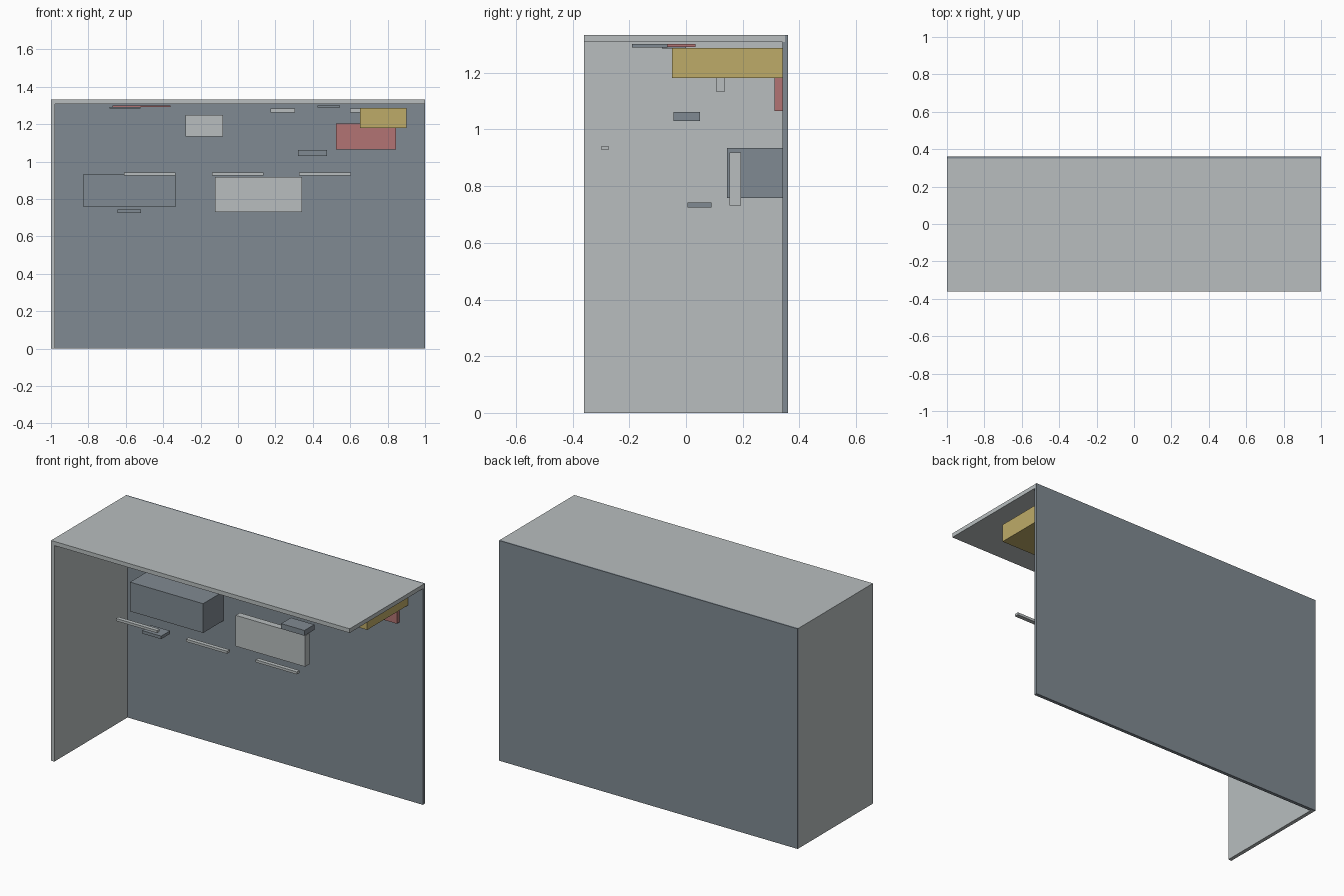
import bpy

if "Cube" in bpy.data.objects:
    bpy.data.objects.remove(bpy.data.objects["Cube"])


def material(name, srgb):
    """Flat material from 0-255 display values, stored as linear."""
    lin = [((c / 255 + 0.055) / 1.055) ** 2.4 for c in srgb]
    m = bpy.data.materials.new(name)
    m.diffuse_color = (*lin, 1.0)
    m.use_nodes = True
    m.node_tree.nodes["Principled BSDF"].inputs["Base Color"].default_value = m.diffuse_color
    return m


LIGHT = material("light_grey", (184, 190, 191))
DARK = material("slate_grey", (128, 138, 146))
RED = material("dusty_red", (178, 116, 115))
YELLOW = material("ochre_yellow", (190, 171, 104))


def box(name, mat, x, y, z):
    """Axis-aligned box given by its (min, max) range on each axis."""
    spans = (x, y, z)
    bpy.ops.mesh.primitive_cube_add(size=1, location=[(a + b) / 2 for a, b in spans])
    ob = bpy.context.object
    ob.name = name
    ob.scale = [b - a for a, b in spans]
    bpy.ops.object.transform_apply(location=False, rotation=False, scale=True)
    ob.data.materials.append(mat)
    return ob


# Shell: roof, left wall and a back panel rebated around their rear edges
box("roof", LIGHT, (-1, 1), (-0.36, 0.35), (1.308, 1.333))
box("left_wall", LIGHT, (-1, -0.978), (-0.36, 0.35), (0, 1.308))
box("back_panel", DARK, (-1, 1), (0.35, 0.36), (0, 1.333))
box("back_lining", DARK, (-0.978, 1), (0.34, 0.35), (0, 1.308))

# Boxes fixed to the back panel
box("wall_cabinet", DARK, (-0.825, -0.335), (0.145, 0.34), (0.758, 0.935))
box("red_wall_box", RED, (0.525, 0.845), (0.313, 0.34), (1.065, 1.205))
box("yellow_duct", YELLOW, (0.652, 0.9), (-0.05, 0.34), (1.181, 1.288))

# Hanging panels
box("large_panel", LIGHT, (-0.123, 0.342), (0.154, 0.194), (0.731, 0.918))
box("small_panel", LIGHT, (-0.28, -0.08), (0.105, 0.137), (1.134, 1.25))

# Small floating units
box("low_unit", DARK, (-0.645, -0.518), (0.005, 0.09), (0.725, 0.743))
box("high_unit", DARK, (0.32, 0.476), (-0.044, 0.05), (1.03, 1.062))

# Row of three front bars
for i, x in enumerate((-0.472, -0.002, 0.465)):
    box(f"front_bar_{i + 1}", LIGHT, (x - 0.138, x + 0.138),
        (-0.298, -0.273), (0.927, 0.942))

# Thin plates and lamps under the roof
box("red_ceiling_plate", RED, (-0.67, -0.36), (-0.07, 0.033), (1.291, 1.301))
box("left_ceiling_plate", DARK, (-0.688, -0.52), (-0.085, 0.0), (1.285, 1.291))
box("right_ceiling_plate", DARK, (0.425, 0.545), (-0.19, -0.065), (1.29, 1.301))
for i, x in enumerate((0.24, 0.665)):
    box(f"ceiling_lamp_{i + 1}", LIGHT, (x - 0.065, x + 0.065),
        (0.06, 0.18), (1.263, 1.285))
